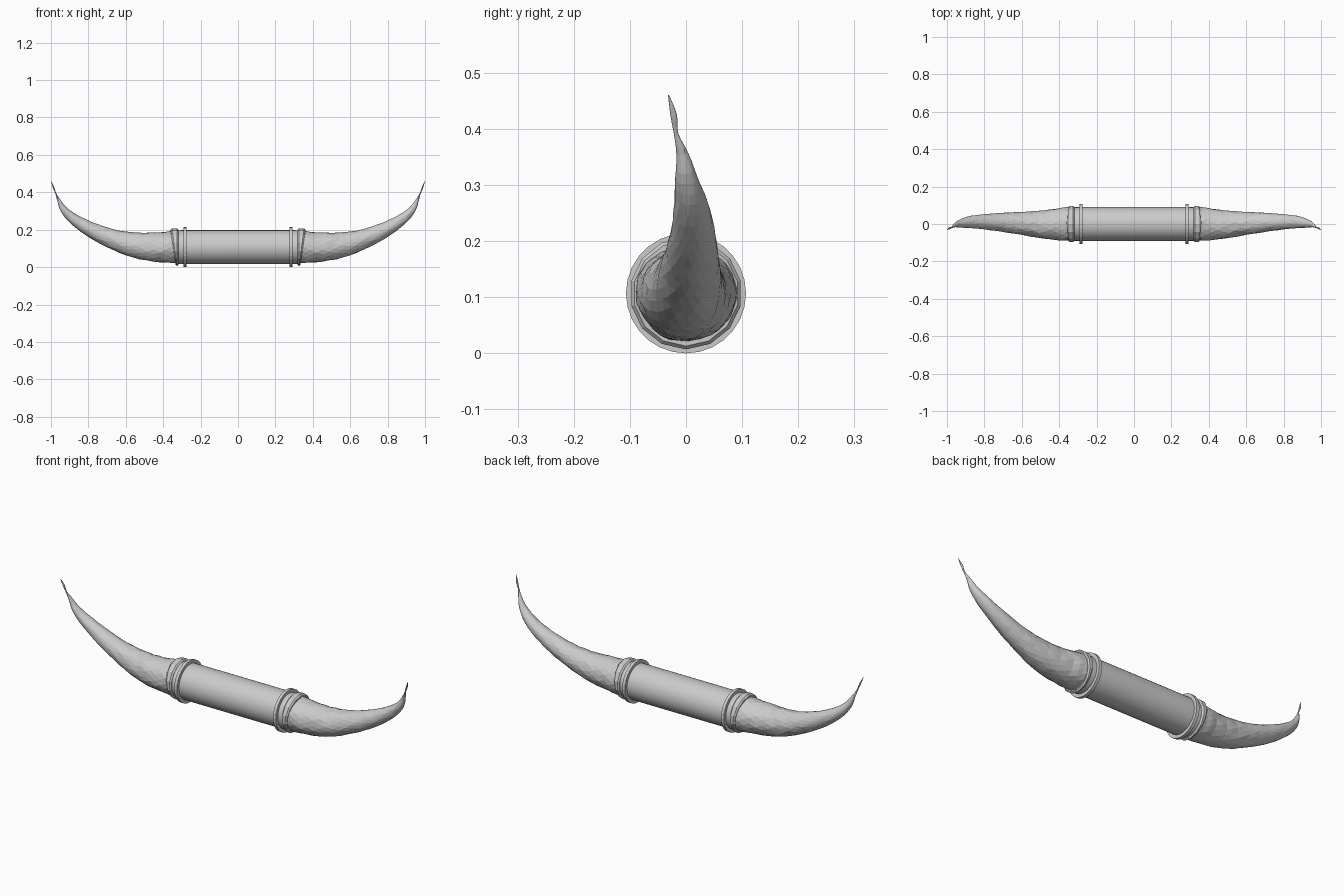
import bpy, bmesh, math, random
from mathutils import Vector

if "Cube" in bpy.data.objects:
    bpy.data.objects.remove(bpy.data.objects["Cube"])

random.seed(4)
ZC = 0.107  # height of the grip axis


def make_object(name, rings, mirrored=True, closed=False):
    """Skin a list of point rings; cap the ends unless the loop is closed."""
    bm = bmesh.new()
    vs = [[bm.verts.new(p) for p in r] for r in rings]
    n = len(vs[0])
    pairs = list(zip(vs, vs[1:])) + ([(vs[-1], vs[0])] if closed else [])
    for a, b in pairs:
        for i in range(n):
            j = (i + 1) % n
            bm.faces.new((a[i], a[j], b[j], b[i]))
    if not closed:
        bm.faces.new(vs[0])
        bm.faces.new(vs[-1])
    bmesh.ops.recalc_face_normals(bm, faces=bm.faces)
    me = bpy.data.meshes.new(name)
    bm.to_mesh(me)
    bm.free()
    ob = bpy.data.objects.new(name, me)
    bpy.context.collection.objects.link(ob)
    if mirrored:
        ob.modifiers.new("Mirror", 'MIRROR')
    return ob


def lathe(name, profile, sides, mirrored=True, closed=False, slant=0.0):
    """Turn (x, radius) points about the grip axis; slant leans the outer side."""
    rings = []
    x0 = profile[0][0]
    for x, r in profile:
        ring = []
        for i in range(sides):
            a = 2 * math.pi * i / sides
            lean = slant * math.cos(a) if x > x0 + 0.01 else 0
            ring.append((x + lean, r * math.sin(a), ZC + r * math.cos(a)))
        rings.append(ring)
    return make_object(name, rings, mirrored, closed)


def spline(pts, t):
    """Catmull-Rom interpolation through the section table."""
    k = min(int(t), len(pts) - 2)
    u = t - k
    p = [Vector(pts[max(0, min(len(pts) - 1, k + d))]) for d in (-1, 0, 1, 2)]
    return 0.5 * (2 * p[1] + (p[2] - p[0]) * u
                  + (2 * p[0] - 5 * p[1] + 4 * p[2] - p[3]) * u * u
                  + (3 * p[1] - p[0] - 3 * p[2] + p[3]) * u ** 3)


# Grip cylinder
grip = lathe("grip", [(-0.335, 0.09), (-0.17, 0.0905), (0, 0.0905), (0.17, 0.0905), (0.335, 0.09)],
             32, mirrored=False)

# Thin flange at each end of the grip
lathe("flange", [(0.276, 0.088), (0.276, 0.107), (0.292, 0.107), (0.292, 0.088)],
      28, closed=True)

# Slanted collars where the horns meet the grip
lathe("collar", [(0.318, 0.086), (0.318, 0.093), (0.325, 0.1), (0.340, 0.1),
                 (0.347, 0.094), (0.347, 0.08)], 14, closed=True, slant=0.013)

# Horn sections: x, y, z, half height, half width
sections = [
    (0.32, 0, 0.108, 0.087, 0.090), (0.36, 0, 0.107, 0.085, 0.090),
    (0.45, -0.003, 0.107, 0.078, 0.080), (0.55, 0.000, 0.117, 0.068, 0.067),
    (0.65, 0.006, 0.143, 0.055, 0.056), (0.74, 0.010, 0.178, 0.045, 0.047),
    (0.82, 0.012, 0.219, 0.036, 0.039), (0.89, 0.009, 0.266, 0.027, 0.030),
    (0.935, 0.001, 0.312, 0.018, 0.020), (0.957, -0.006, 0.355, 0.009, 0.011),
    (0.974, -0.018, 0.393, 0.003, 0.004), (0.986, -0.022, 0.425, 0.004, 0.006),
    (0.999, -0.031, 0.460, 0.0006, 0.001),
]
SIDES, STEPS = 18, 36
rings = []
for s in range(STEPS + 1):
    t = s * (len(sections) - 1) / STEPS
    v = spline([Vector(q) for q in sections], t)
    ahead = spline(sections, min(t + 0.05, len(sections) - 1))
    behind = spline(sections, max(t - 0.05, 0))
    dx, dz = ahead[0] - behind[0], ahead[2] - behind[2]
    length = math.hypot(dx, dz)
    nx, nz = -dz / length, dx / length
    ring = []
    for i in range(SIDES):
        a = 2 * math.pi * (i + 0.5 * (s % 2)) / SIDES
        k = 1 + random.uniform(-0.025, 0.025)  # chipped, faceted horn surface
        h, w = v[3] * math.cos(a) * k, v[4] * math.sin(a) * k
        ring.append((v[0] + nx * h, v[1] + w, v[2] + nz * h))
    rings.append(ring)
horn = make_object("horn", rings)
horn.modifiers.new("Facets", 'TRIANGULATE')

# Smooth the grip, leaving its ends sharp
bpy.ops.object.select_all(action='DESELECT')
grip.select_set(True)
bpy.context.view_layer.objects.active = grip
bpy.ops.object.shade_smooth_by_angle()
